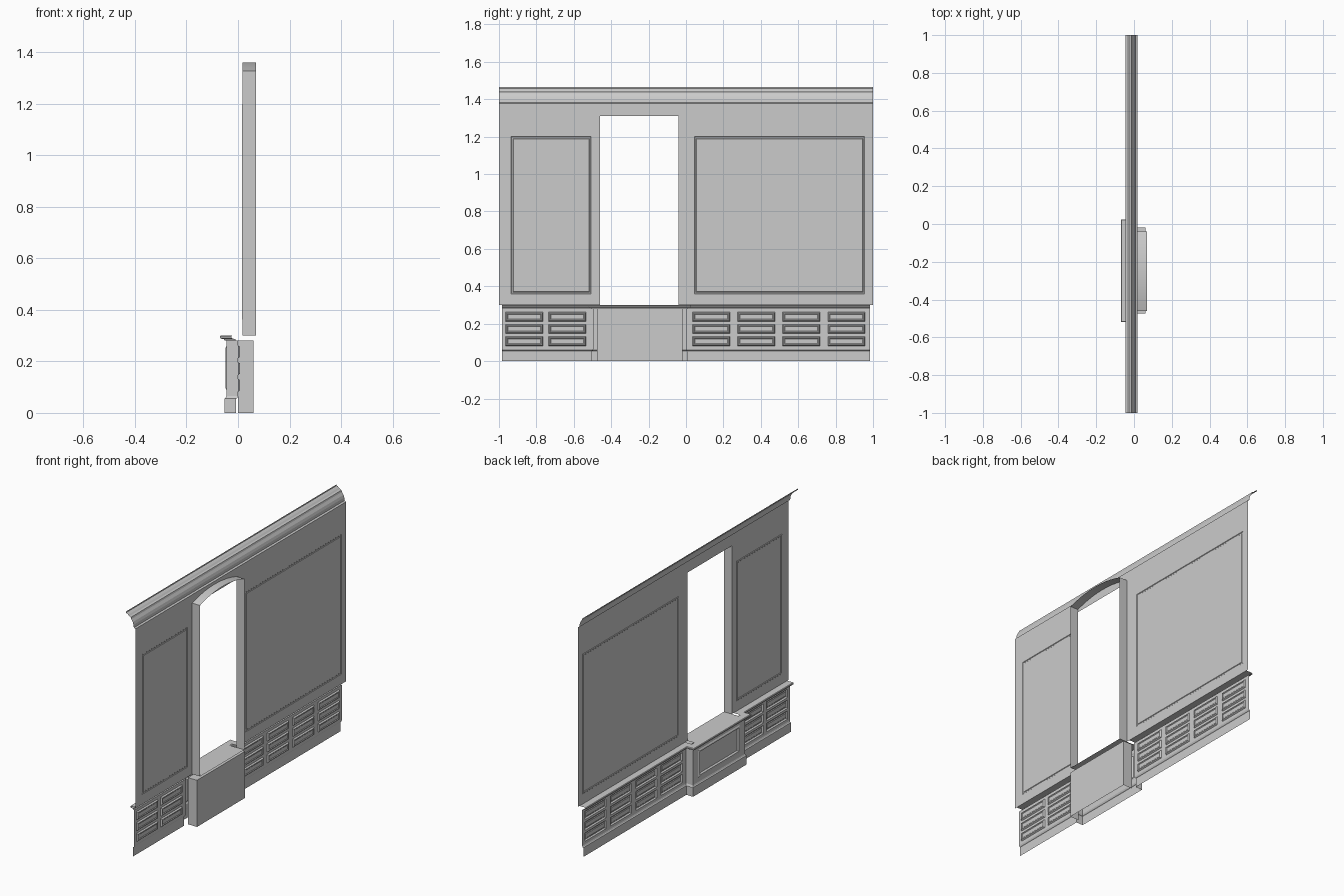
import bpy, bmesh, math

if "Cube" in bpy.data.objects:
    bpy.data.objects.remove(bpy.data.objects["Cube"])

X_WALL, X_DADO, X_BOX = 0.018, 0.0, -0.045   # wall, wainscot and under-window planes
Y0, Y1 = -0.46, -0.04                        # window opening
B0, B1 = -0.495, 0.0                         # under-window projection


def finish(name, bm):
    bmesh.ops.remove_doubles(bm, verts=bm.verts[:], dist=1e-5)
    me = bpy.data.meshes.new(name)
    bm.to_mesh(me)
    bm.free()
    ob = bpy.data.objects.new(name, me)
    bpy.context.collection.objects.link(ob)
    return ob


def quad(bm, pts):
    return bm.faces.new([bm.verts.new(p) for p in pts])


def rect(x, y0, y1, z0, z1, i=0):
    return [(x, y0 + i, z0 + i), (x, y0 + i, z1 - i), (x, y1 - i, z1 - i), (x, y1 - i, z0 + i)]


def sheet(name, x, bounds, panels, steps, holes=()):
    """Flat sheet facing -x with moulded panels (steps: inset, dx) and open holes."""
    bm = bmesh.new()
    regions = list(panels) + list(holes)
    ys = sorted({v for r in regions + [bounds] for v in r[:2]})
    zs = sorted({v for r in regions + [bounds] for v in r[2:]})
    for ya, yb in zip(ys, ys[1:]):
        for za, zb in zip(zs, zs[1:]):
            cy, cz = (ya + yb) / 2, (za + zb) / 2
            if not any(r[0] < cy < r[1] and r[2] < cz < r[3] for r in regions):
                quad(bm, rect(x, ya, yb, za, zb))
    for p in panels:
        loops = [rect(x + d, *p, i) for i, d in [(0, 0)] + steps]
        for a, b in zip(loops, loops[1:]):
            for k in range(4):
                n = (k + 1) % 4
                quad(bm, [a[k], a[n], b[n], b[k]])
        quad(bm, loops[-1])
    return finish(name, bm)


def strip(name, rows):
    """Skin between successive point rows."""
    bm = bmesh.new()
    for a, b in zip(rows, rows[1:]):
        for k in range(len(a) - 1):
            quad(bm, [a[k], b[k], b[k + 1], a[k + 1]])
    return finish(name, bm)


def stepped_moulding(name, profile, end):
    """Profile (offset, z) following the wainscot around the projection."""
    rows = []
    for o, z in profile:
        rows.append([(X_DADO - o, -end, z), (X_DADO - o, B0 - o, z), (X_BOX - o, B0 - o, z),
                     (X_BOX - o, B1 + o, z), (X_DADO - o, B1 + o, z), (X_DADO - o, end, z)])
    return strip(name, rows)


# upper wall with two large framed fields and the window opening
ridge = [(0.003, -0.003), (0.009, -0.003), (0.012, 0)]
sheet("upper_wall", X_WALL, (-1, 1, 0.3, 1.378),
      [(-0.935, -0.507, 0.36, 1.2), (0.045, 0.955, 0.36, 1.2)], ridge,
      [(Y0, Y1, 0.3, 1.31)])

# crown moulding, open at the top and ends
crown = [(0.018, 1.378), (0.008, 1.383), (0.006, 1.40), (0.001, 1.415), (-0.009, 1.43),
         (-0.012, 1.44), (-0.022, 1.444), (-0.029, 1.451), (-0.038, 1.457), (-0.045, 1.458), (-0.045, 1.466)]
strip("crown_moulding", [[(x, -1, z), (x, 1, z)] for x, z in crown])

# wainscot panels either side of the projection
dado_steps = [(0.005, 0.008), (0.009, 0.008), (0.013, 0.005)]


def dado(name, y0, y1, columns):
    cells = [(a, b, z, z + 0.05) for a, b in columns for z in (0.082, 0.147, 0.212)]
    sheet(name, X_DADO, (y0, y1, 0.065, 0.28), cells, dado_steps)


dado("wainscot_left", -0.985, B0, [(-0.965, -0.765), (-0.735, -0.535)])
dado("wainscot_right", B1, 0.985, [(0.035 + 0.241 * i, 0.235 + 0.241 * i) for i in range(4)])

# panelled projection under the window, with its side returns
sheet("apron_front", X_BOX, (B0, B1, 0.065, 0.28), [(-0.445, -0.05, 0.09, 0.258)],
      [(0.006, -0.004), (0.014, -0.004), (0.02, 0.005), (0.03, 0.005)])
for side, y in (("left", B0), ("right", B1)):
    strip("apron_return_" + side, [[(X_BOX, y, z), (X_DADO, y, z)] for z in (0.065, 0.28)])

# baseboard and chair rail share the stepped path
stepped_moulding("baseboard", [(0.007, 0), (0.007, 0.055), (0.003, 0.058), (0, 0.065)], 0.985)
stepped_moulding("chair_rail", [(0, 0.28), (0.008, 0.281), (0.01, 0.287), (0.022, 0.288), (0.025, 0.291),
                                (0.025, 0.297), (0.022, 0.3), (-0.018, 0.3)], 0.985)

# window sill running through the opening
strip("window_sill", [[(x, Y0, 0.3), (x, Y1, 0.3)] for x in (X_BOX, 0.07)])

# plain box behind the wall under the opening
yb0, yb1 = -0.475, -0.018
outline = [(0, yb0), (0.06, yb0), (0.06, yb1), (0, yb1)]
strip("rear_box", [[(x, y, z) for x, y in outline] for z in (0, 0.28)])
strip("rear_box_top", [[(x, yb0, 0.28), (x, yb1, 0.28)] for x in (0.0, 0.06)])

# window reveal: two jambs and a shallow segmental arch
N = 10
half, rise, mid = (Y1 - Y0) / 2, 0.033, (Y0 + Y1) / 2
R = (half ** 2 + rise ** 2) / (2 * rise)
A = math.asin(half / R)
arc = [(mid + R * math.sin(t), 1.36 - R + R * math.cos(t)) for t in (-A + 2 * A * i / N for i in range(N + 1))]
path = [(Y0, 0.3)] + arc + [(Y1, 0.3)]
reveal = strip("window_reveal", [[(x, y, z) for y, z in path] for x in (X_WALL, 0.07)])
bpy.context.view_layer.objects.active = reveal
reveal.select_set(True)
bpy.ops.object.shade_smooth_by_angle(angle=math.radians(30))
